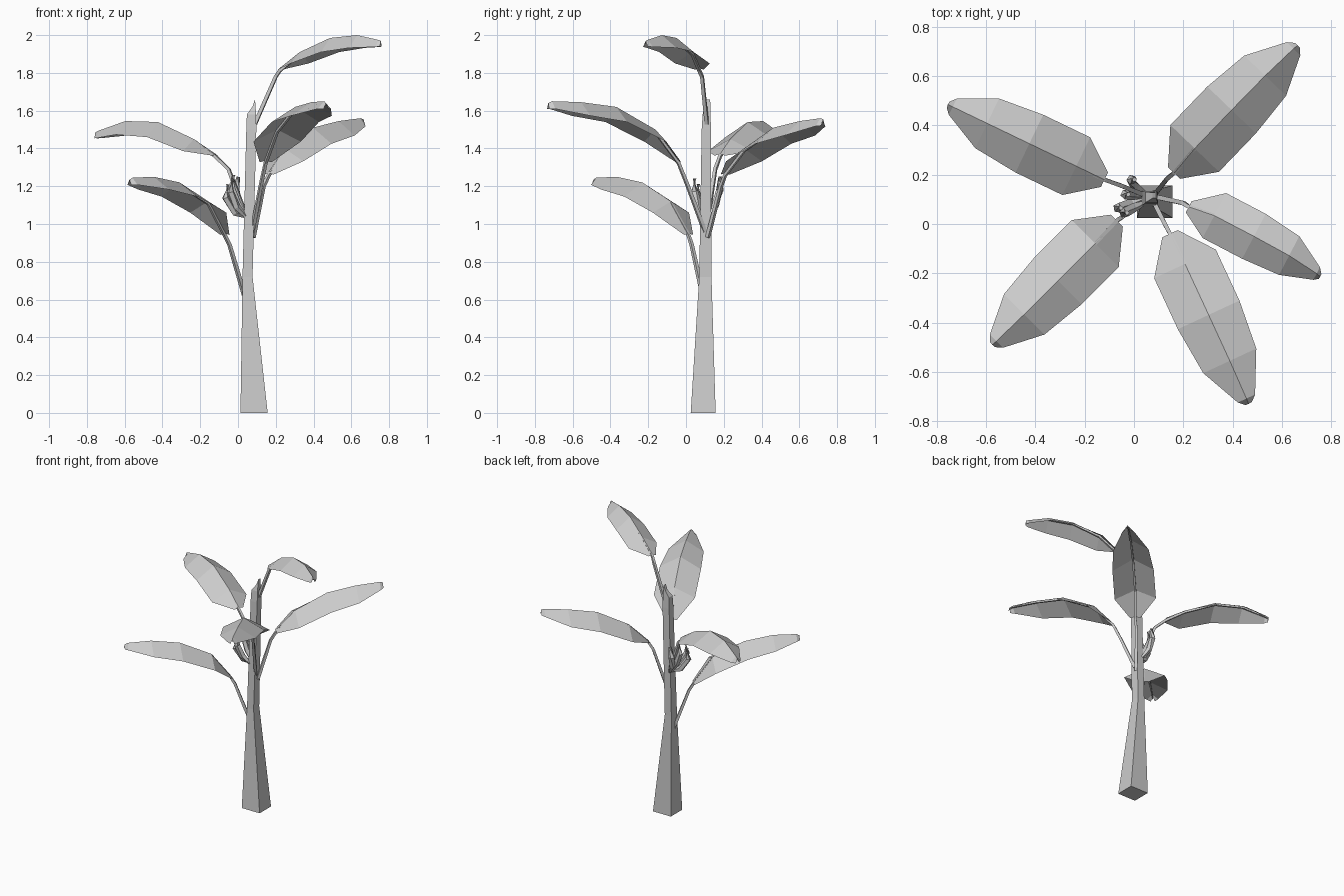
import bpy, bmesh, math
from mathutils import Vector

if "Cube" in bpy.data.objects:
    bpy.data.objects.remove(bpy.data.objects["Cube"])


def make_object(name, verts, faces):
    mesh = bpy.data.meshes.new(name)
    mesh.from_pydata([tuple(v) for v in verts], [], faces)
    bm = bmesh.new()
    bm.from_mesh(mesh)
    bmesh.ops.recalc_face_normals(bm, faces=bm.faces)
    bm.to_mesh(mesh)
    bm.free()
    obj = bpy.data.objects.new(name, mesh)
    bpy.context.collection.objects.link(obj)
    return obj


def loft(name, rings):
    """Closed skin through rings that have equal point counts."""
    n = len(rings[0])
    verts = [p for r in rings for p in r]
    faces = [(i * n + k, i * n + (k + 1) % n, (i + 1) * n + (k + 1) % n, (i + 1) * n + k)
             for i in range(len(rings) - 1) for k in range(n)]
    faces += [tuple(range(n)), tuple(range(len(verts) - n, len(verts)))]
    return make_object(name, verts, faces)


def tube(name, path, radii, sides=4):
    """Low-poly tube along a path."""
    pts = [Vector(p) for p in path]
    rings = []
    for i, p in enumerate(pts):
        d = (pts[min(i + 1, len(pts) - 1)] - pts[max(i - 1, 0)]).normalized()
        u = d.cross(Vector((0, 0, 1))).normalized()
        v = u.cross(d)
        rings.append([p + radii[i] * (u * math.cos(a) + v * math.sin(a))
                      for a in (math.tau * (k + .5) / sides for k in range(sides))])
    return loft(name, rings)


# Trunk: tapered square column with an obliquely cut tip
def square(x0, x1, y0, y1, z, z_right=None):
    zr = z if z_right is None else z_right
    return [(x0, y0, z), (x1, y0, zr), (x1, y1, zr), (x0, y1, z)]


loft("trunk", [square(.013, .157, .025, .157, 0),
               square(.024, .077, .07, .135, .72),
               square(.044, .097, .083, .132, 1.5),
               square(.047, .096, .088, .13, 1.58),
               square(.076, .09, .105, .128, 1.62, 1.66)])

# Leaves: fractions along the rib, half width factor and edge droop factor
STATIONS = [(0, .25, .1), (.18, 1, .8), (.48, 1, 1), (.75, .86, .9), (.97, .28, .5), (1, .1, .4)]


def leaf(name, root, elbow, base, tip, heights, half, droop, shift=0):
    base, tip = Vector(base), Vector(tip)
    along = tip - base
    side = Vector((-along.y, along.x)).normalized()
    verts, rib = [], []
    for (t, w, d), z in zip(STATIONS, heights):
        c = base + along * t + side * shift * w
        rib.append((c.x, c.y, z - .012))
        for s in (-1, 0, 1):
            p = c + side * s * half * w
            verts.append((p.x, p.y, z - abs(s) * droop * d))
    faces = [(i * 3 + k, i * 3 + k + 1, i * 3 + k + 4, i * 3 + k + 3)
             for i in range(len(STATIONS) - 1) for k in range(2)]
    make_object(name, verts, faces)
    # Stalk runs from the trunk and on under the leaf as its rib
    tube(name + "_stalk", [root, elbow] + rib, [.014, .012, .011, .010, .009, .008, .005, .003])


leaf("top_leaf", (.09, .11, 1.53), (.2, .085, 1.78), (.22, .065), (.755, -.215),
     (1.825, 1.91, 1.985, 2.0, 1.975, 1.97), .103, .075, .022)
leaf("back_right_leaf", (.08, .115, .93), (.135, .185, 1.2), (.165, .205), (.665, .725),
     (1.27, 1.40, 1.51, 1.545, 1.56, 1.555), .137, .085, .012)
leaf("back_left_leaf", (.06, .11, 1.0), (-.05, .155, 1.29), (-.12, .18), (-.755, .485),
     (1.37, 1.45, 1.54, 1.545, 1.495, 1.485), .13, .08)
leaf("front_left_leaf", (.035, .09, .62), (-.045, .03, .89), (-.07, .015), (-.575, -.49),
     (.95, 1.12, 1.22, 1.25, 1.245, 1.235), .135, .075, .005)
leaf("front_right_leaf", (.075, .1, .96), (.12, .01, 1.2), (.145, -.04), (.465, -.73),
     (1.335, 1.50, 1.62, 1.645, 1.65, 1.64), .138, .08, .005)

# Fruit: upward-bent fingers in a fan against the trunk
for i, (y0, y1, x, z) in enumerate([(.085, .045, -.05, 0), (.105, .065, -.075, -.03),
                                    (.115, .12, -.045, .02), (.13, .18, -.02, .01)]):
    tube(f"fruit_{i + 1}", [(.04, y0, 1.04), (x / 3 + .01, (y0 + y1) / 2, 1.09 + z),
                            (x + .01, y1, 1.17 + z), (x + .022, y1, 1.24 + z)],
         [.01, .021, .021, .01], 5)
